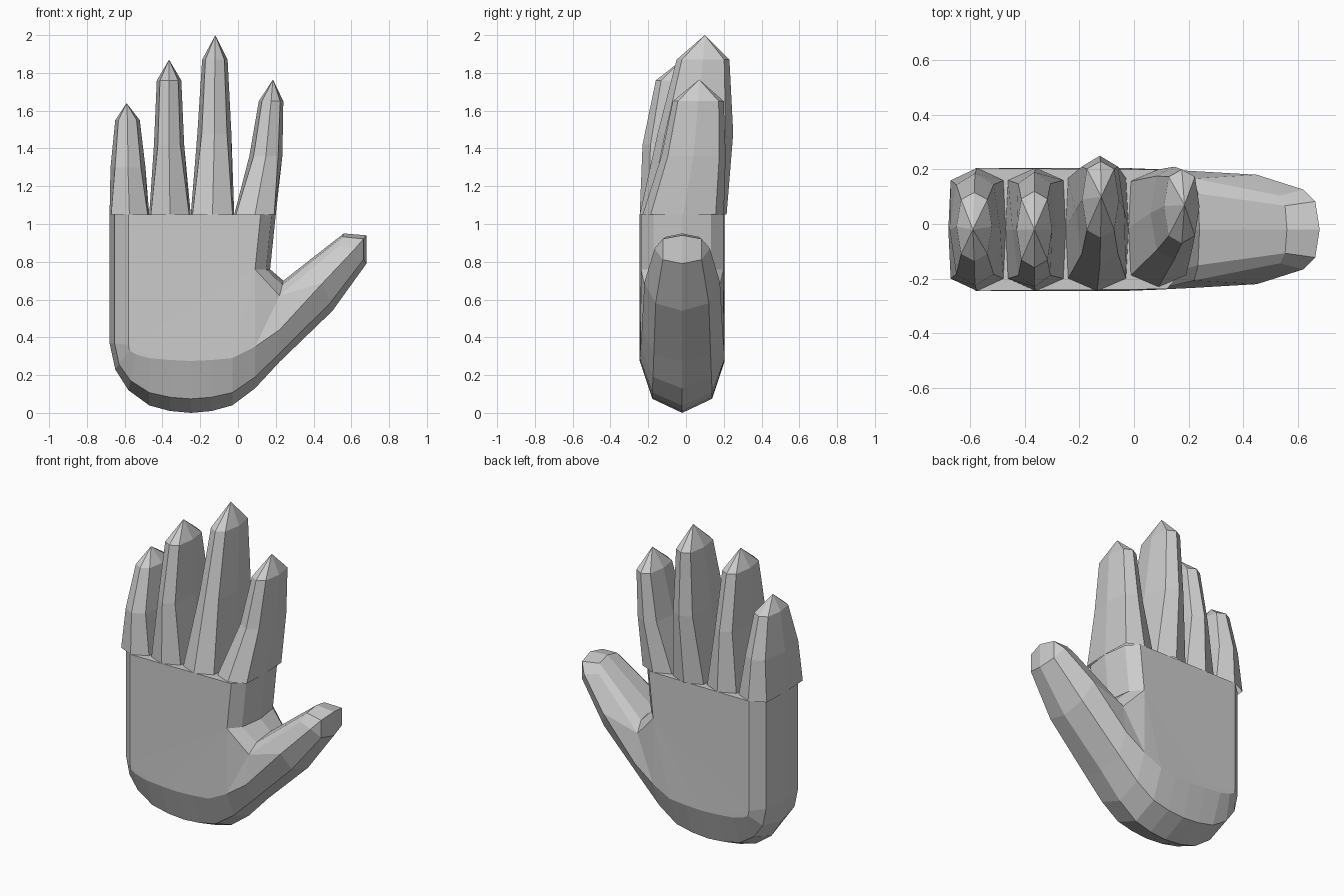
import bpy, bmesh

if "Cube" in bpy.data.objects:
    bpy.data.objects.remove(bpy.data.objects["Cube"])

MID_Y = -0.02


def finish(name, bm):
    bmesh.ops.remove_doubles(bm, verts=bm.verts[:], dist=0.0005)
    bmesh.ops.triangulate(bm, faces=[f for f in bm.faces if len(f.verts) > 4])
    bmesh.ops.recalc_face_normals(bm, faces=bm.faces[:])
    me = bpy.data.meshes.new(name)
    bm.to_mesh(me)
    bm.free()
    ob = bpy.data.objects.new(name, me)
    bpy.context.collection.objects.link(ob)
    return ob


def bridge(bm, a, b, closed):
    n = len(a)
    for i in range(n if closed else n - 1):
        j = (i + 1) % n
        bm.faces.new((a[i], a[j], b[j], b[i]))


# Palm and thumb: stations round the outline
# (rim x, rim z, flat-face x, flat-face z, thickness factor)
stations = [
    (-.68, 1.05, -.58, 1.05, 1), (-.68, .37, -.58, .36, 1),
    (-.65, .23, -.575, .33, 1), (-.58, .12, -.54, .31, 1),
    (-.47, .04, -.47, .29, 1), (-.36, .01, -.36, .28, 1),
    (-.25, 0, -.25, .275, 1), (-.14, .01, -.14, .28, 1),
    (-.03, .04, -.03, .29, 1), (.09, .13, .09, .35, .98),
    (.22, .27, .22, .44, .95), (.50, .54, .45, .69, .89),
    (.68, .79, .62, .87, .65), (.68, .94, .62, .87, .65),
    (.56, .95, .535, .885, .55), (.24, .70, .22, .62, .83),
    (.17, .76, .09, .76, .97), (.20, 1.05, .12, 1.05, .97),
]
bm = bmesh.new()
rows = []
for ox, oz, fx, fz, k in stations:
    bx, bz = ox + (fx - ox) * .27, oz + (fz - oz) * .27
    rows.append([bm.verts.new(p) for p in (
        (fx, MID_Y - .225 * k, fz), (bx, MID_Y - .158 * k, bz), (ox, MID_Y, oz),
        (bx, MID_Y + .158 * k, bz), (fx, MID_Y + .225 * k, fz))])
for a, b in zip(rows, rows[1:]):
    bridge(bm, a, b, False)
bm.faces.new([r[0] for r in rows])
bm.faces.new([r[-1] for r in reversed(rows)])
bm.faces.new(rows[0] + rows[-1][::-1])
finish("palm_and_thumb", bm)


# Fingers: eight-sided lofts (z, left x, right x, centre y, half depth) with a pointed tip
def finger(name, sections, tip):
    bm = bmesh.new()
    rings = []
    for i, (z, xl, xr, yc, h) in enumerate(sections):
        c, w = (xl + xr) / 2, (xr - xl) / 2
        s = .92 if i == 0 else .74
        shape = [(0, -1), (s, -.8), (1, 0), (s, .8), (0, 1), (-s, .8), (-1, 0), (-s, -.8)]
        rings.append([bm.verts.new((c + u * w, yc + v * h, z)) for u, v in shape])
    for a, b in zip(rings, rings[1:]):
        bridge(bm, a, b, True)
    t = bm.verts.new(tip)
    last = rings[-1]
    for i in range(8):
        bm.faces.new((last[i], last[(i + 1) % 8], t))
    finish(name, bm)


finger("little_finger", [(1.05, -.68, -.47, -.02, .225), (1.30, -.675, -.49, -.02, .205),
                         (1.55, -.65, -.52, -.01, .125)], (-.59, -.02, 1.64))
finger("ring_finger", [(1.05, -.47, -.25, -.02, .225), (1.42, -.445, -.285, -.02, .21),
                       (1.76, -.43, -.30, -.02, .14)], (-.365, -.02, 1.87))
finger("middle_finger", [(1.05, -.25, -.02, -.015, .23), (1.48, -.215, -.035, .05, .20),
                         (1.87, -.19, -.055, .09, .14)], (-.12, .10, 2.0))
finger("index_finger", [(1.05, -.02, .20, -.015, .215), (1.36, .06, .235, .04, .17),
                        (1.65, .11, .24, .065, .135)], (.185, .07, 1.765))
